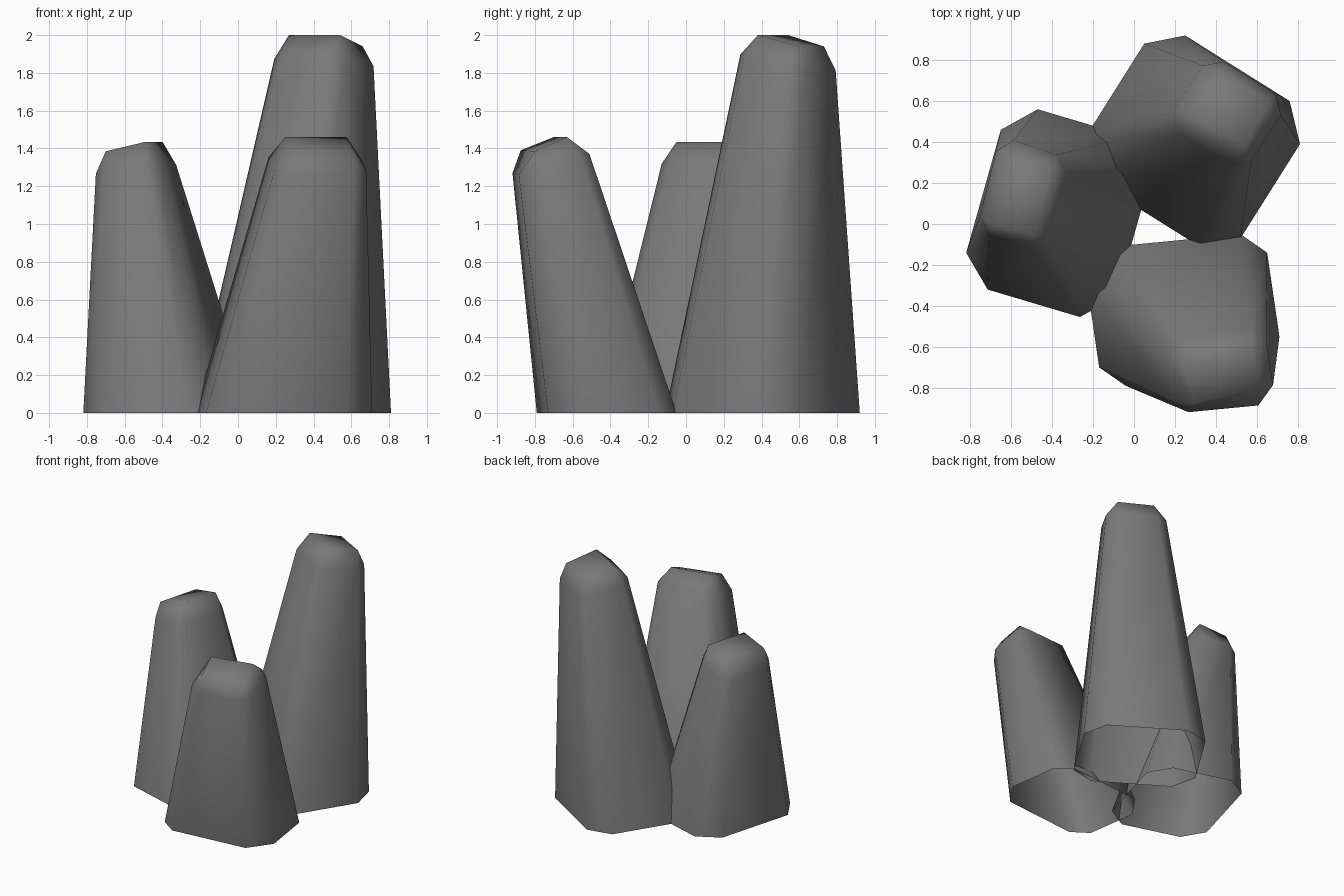
import bpy
import bmesh
from mathutils import Vector

cube = bpy.data.objects.get("Cube")
if cube:
    bpy.data.objects.remove(cube, do_unlink=True)

# Single stone colour
stone = bpy.data.materials.new("dark_grey_stone")
stone.use_nodes = True
grey = (0.19, 0.19, 0.19, 1.0)
stone.diffuse_color = grey
stone.node_tree.nodes["Principled BSDF"].inputs["Base Color"].default_value = grey


def make_pillar(name, center, half, shoulder, scale, slope, cap):
    """Leaning, tapered pillar with chamfered corners and an open underside.
    half: half of the base outline, the rest is its point reflection."""
    bm = bmesh.new()
    outline = [Vector(p) for p in half]
    outline += [-p for p in outline]
    sx, sy, sz = shoulder
    base = [bm.verts.new((center[0] + p.x, center[1] + p.y, 0)) for p in outline]
    ring = []
    for p in outline:
        dx, dy = p.x * scale[0], p.y * scale[1]
        ring.append(bm.verts.new((sx + dx, sy + dy, sz + slope[0] * dx + slope[1] * dy)))
    top = [bm.verts.new(p) for p in cap]

    # Side walls
    count = len(outline)
    for i in range(count):
        j = (i + 1) % count
        bm.faces.new((base[i], base[j], ring[j], ring[i]))
    # Corner triangles, sloping shoulders and flat cap
    for k in range(4):
        n = (k + 1) % 4
        bm.faces.new((ring[2 * k], ring[2 * k + 1], top[k]))
        bm.faces.new((ring[2 * k + 1], ring[2 * n], top[n], top[k]))
    bm.faces.new(top)
    for face in bm.faces:
        face.smooth = True
    bm.normal_update()

    mesh = bpy.data.meshes.new(name)
    bm.to_mesh(mesh)
    bm.free()
    mesh.materials.append(stone)
    obj = bpy.data.objects.new(name, mesh)
    bpy.context.collection.objects.link(obj)
    return obj


# Tall pillar at the back
make_pillar(
    "tall_back_pillar", (0.285, 0.405),
    [(0.525, -0.015), (0.475, 0.195), (-0.035, 0.515), (-0.235, 0.475)],
    (0.455, 0.54, 1.855), (0.5, 0.49), (-0.08, -0.17),
    [(0.66, 0.60, 1.94), (0.42, 0.73, 1.94), (0.27, 0.54, 2.0), (0.54, 0.38, 2.0)])

# Short pillar at the front
make_pillar(
    "front_pillar", (0.24, -0.42),
    [(0.41, 0.28), (0.28, 0.37), (-0.34, 0.31), (-0.47, 0.13)],
    (0.42, -0.715, 1.32), (0.55, 0.55), (-0.05, 0.29),
    [(0.575, -0.63, 1.46), (0.25, -0.70, 1.46), (0.29, -0.875, 1.39), (0.61, -0.80, 1.385)])

# Short pillar at the side
make_pillar(
    "side_pillar", (-0.367, 0.053),
    [(0.452, 0.194), (0.347, 0.373), (-0.103, 0.507), (-0.283, 0.407)],
    (-0.54, 0.14, 1.29), (0.47, 0.53), (0.15, -0.08),
    [(-0.40, 0.28, 1.435), (-0.61, 0.33, 1.385), (-0.70, 0.0, 1.385), (-0.49, -0.05, 1.435)])
